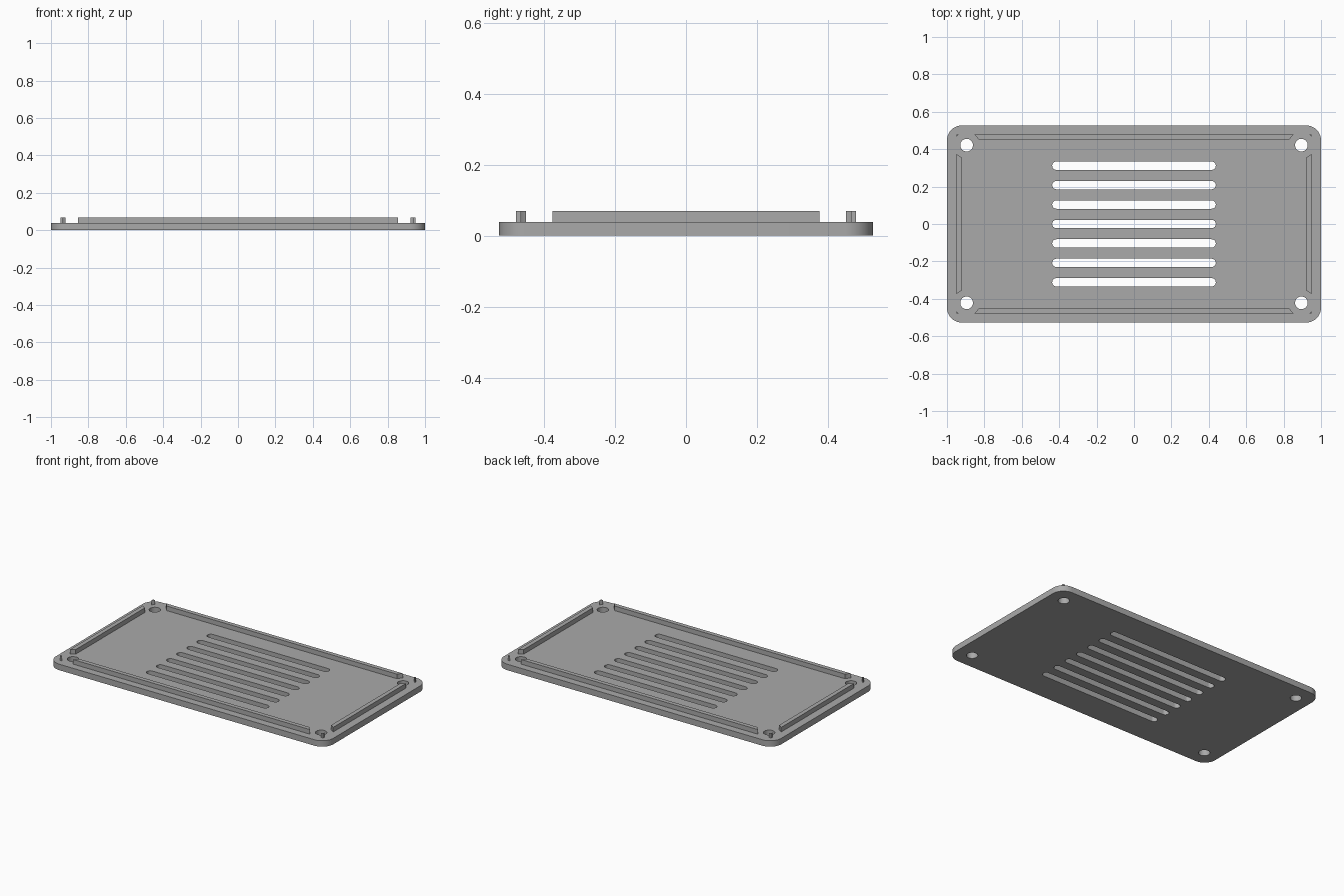
import bpy, bmesh
from math import pi, cos, sin, acos, asin, radians

cube = bpy.data.objects.get("Cube")
if cube:
    bpy.data.objects.remove(cube)

grey = bpy.data.materials.new("plain grey")
grey.use_nodes = True
colour = (0.4, 0.4, 0.4, 1)
grey.diffuse_color = colour
grey.node_tree.nodes["Principled BSDF"].inputs["Base Color"].default_value = colour

HALF_X, HALF_Y, CORNER = 1.0, 0.527, 0.08      # plate outline
PLATE_TOP, RIM_TOP = 0.039, 0.069
HOLE_X, HOLE_Y, HOLE_R = 0.895, 0.4215, 0.034  # screw holes
OUT_X, OUT_Y, RIM_W = 0.949, 0.479, 0.028      # rim outer faces and width
CLEAR = 0.07                                   # clearance round each hole
SIGNS = [(1, 1), (-1, 1), (-1, -1), (1, -1)]


def arc(cx, cy, r, a0, a1, n):
    return [(cx + r * cos(a0 + (a1 - a0) * i / n),
             cy + r * sin(a0 + (a1 - a0) * i / n)) for i in range(n + 1)]


def prism(name, loops, z0, z1):
    """Extrude closed outlines; inner outlines become holes."""
    curve = bpy.data.curves.new(name, 'CURVE')
    curve.dimensions = '2D'
    curve.fill_mode = 'BOTH'
    curve.extrude = (z1 - z0) / 2
    for pts in loops:
        spline = curve.splines.new('POLY')
        spline.points.add(len(pts) - 1)
        for p, (x, y) in zip(spline.points, pts):
            p.co = (x, y, 0, 1)
        spline.use_cyclic_u = True
    temp = bpy.data.objects.new(name + " outline", curve)
    bpy.context.collection.objects.link(temp)
    graph = bpy.context.evaluated_depsgraph_get()
    mesh = bpy.data.meshes.new_from_object(temp.evaluated_get(graph))
    bpy.data.objects.remove(temp)
    bm = bmesh.new()
    bm.from_mesh(mesh)
    bmesh.ops.remove_doubles(bm, verts=bm.verts, dist=1e-5)
    bmesh.ops.recalc_face_normals(bm, faces=bm.faces)
    bmesh.ops.translate(bm, verts=bm.verts, vec=(0, 0, (z0 + z1) / 2))
    bm.to_mesh(mesh)
    bm.free()
    mesh.materials.clear()
    mesh.materials.append(grey)
    obj = bpy.data.objects.new(name, mesh)
    bpy.context.collection.objects.link(obj)
    bpy.ops.object.select_all(action='DESELECT')
    obj.select_set(True)
    bpy.context.view_layer.objects.active = obj
    bpy.ops.object.shade_smooth_by_angle(angle=radians(30))


# Base plate with rounded corners, screw holes and vent slots
outline = []
for i, (sx, sy) in enumerate(SIGNS):
    outline += arc(sx * (HALF_X - CORNER), sy * (HALF_Y - CORNER), CORNER,
                   i * pi / 2, (i + 1) * pi / 2, 12)
loops = [outline]
for sx, sy in SIGNS:
    loops.append(arc(sx * HOLE_X, sy * HOLE_Y, HOLE_R, 0, 2 * pi, 32)[:-1])
SLOT_R, SLOT_X = 0.0225, 0.415
for k in range(-3, 4):
    y = k * 0.104
    loops.append(arc(SLOT_X, y, SLOT_R, -pi / 2, pi / 2, 12)
                 + arc(-SLOT_X, y, SLOT_R, pi / 2, 3 * pi / 2, 12))
prism("vent_plate", loops, 0, PLATE_TOP)

# Long rims, their ends scooped round the screw holes
dy = OUT_Y - HOLE_Y
end = arc(HOLE_X, HOLE_Y, CLEAR, pi - asin(dy / CLEAR),
          pi - asin((dy - RIM_W) / CLEAR), 6)
bar = end + [(-x, y) for x, y in reversed(end)]
for name, s in (("back_rim", 1), ("front_rim", -1)):
    prism(name, [[(x, s * y) for x, y in bar]], PLATE_TOP, RIM_TOP)

# Short rims
dx = OUT_X - HOLE_X
end = arc(HOLE_X, HOLE_Y, CLEAR, -acos(dx / CLEAR),
          -acos((dx - RIM_W) / CLEAR), 6)
bar = end + [(x, -y) for x, y in reversed(end)]
for name, s in (("left_rim", 1), ("right_rim", -1)):
    prism(name, [[(s * x, y) for x, y in bar]], PLATE_TOP, RIM_TOP)

# Small rim tips left outside the clearance at each corner
tip = [(OUT_X, OUT_Y)] + arc(HOLE_X, HOLE_Y, CLEAR, asin(dy / CLEAR),
                             acos(dx / CLEAR), 4)
for i, (sx, sy) in enumerate(SIGNS):
    prism(f"corner_tip_{i + 1}", [[(sx * x, sy * y) for x, y in tip]],
          PLATE_TOP, RIM_TOP)
